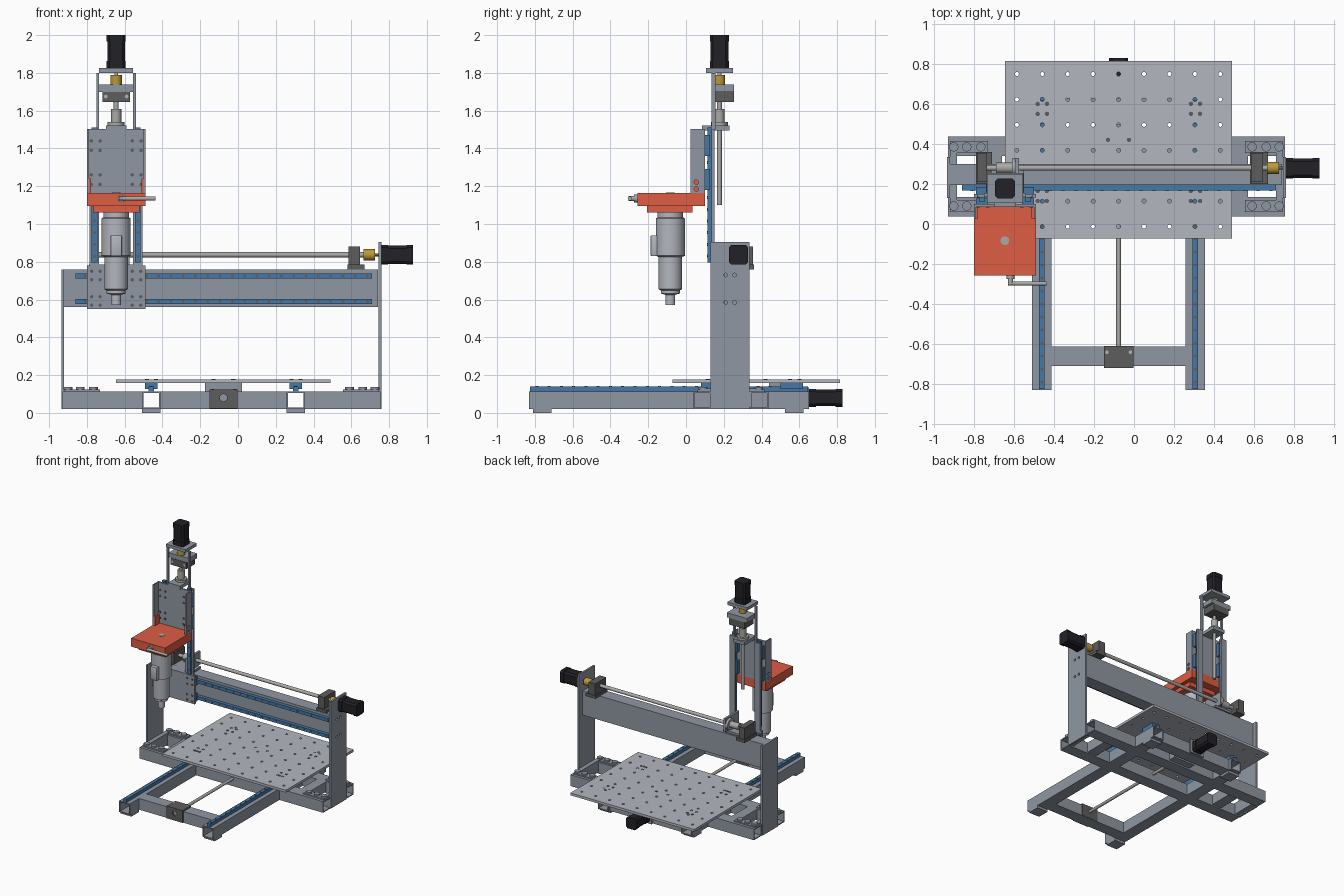
import bpy, bmesh, math
from mathutils import Matrix, Vector

if "Cube" in bpy.data.objects:
    bpy.data.objects.remove(bpy.data.objects["Cube"])


def mat(name, r, g, b):
    m = bpy.data.materials.new(name)
    m.diffuse_color = (r, g, b, 1)
    m.use_nodes = True
    m.node_tree.nodes["Principled BSDF"].inputs["Base Color"].default_value = m.diffuse_color
    return m


STEEL = mat("steel", .28, .31, .36)
ALU = mat("aluminium", .45, .47, .52)
BLUE = mat("rail_blue", .06, .19, .38)
BLACK = mat("motor_black", .015, .015, .02)
DARK = mat("dark_iron", .11, .11, .11)
BRASS = mat("brass", .5, .32, .04)
ORANGE = mat("orange", .73, .11, .06)
SILVER = mat("silver", .4, .4, .39)
ROT = {'x': Matrix.Rotation(math.pi / 2, 4, 'Y'), 'y': Matrix.Rotation(-math.pi / 2, 4, 'X'), 'z': Matrix()}


def finish(name, bm, m):
    bmesh.ops.recalc_face_normals(bm, faces=bm.faces)
    me = bpy.data.meshes.new(name)
    bm.to_mesh(me)
    bm.free()
    o = bpy.data.objects.new(name, me)
    bpy.context.collection.objects.link(o)
    me.materials.append(m)
    return o


def box(name, x0, x1, y0, y1, z0, z1, m=STEEL, bevel=0):
    bm = bmesh.new()
    bmesh.ops.create_cube(bm, size=1, matrix=Matrix.Translation(((x0 + x1) / 2, (y0 + y1) / 2, (z0 + z1) / 2))
                          @ Matrix.Diagonal((x1 - x0, y1 - y0, z1 - z0, 1)))
    if bevel:
        bmesh.ops.bevel(bm, geom=bm.edges[:], offset=bevel, segments=2, affect='EDGES', profile=.5)
    return finish(name, bm, m)


def tube(name, axis, a0, a1, b0, b1, z0, z1, m=STEEL, w=.008):
    """Hollow rectangular tube along x or y."""
    bm = bmesh.new()
    rings = []
    for a in (a0, a1):
        for i in (0, w):
            pts = [(b0 + i, z0 + i), (b1 - i, z0 + i), (b1 - i, z1 - i), (b0 + i, z1 - i)]
            rings.append([bm.verts.new((a, b, z) if axis == 'x' else (b, a, z)) for b, z in pts])
    for p, q in ((0, 1), (2, 3), (0, 2), (1, 3)):
        for i in range(4):
            j = (i + 1) % 4
            bm.faces.new((rings[p][i], rings[p][j], rings[q][j], rings[q][i]))
    return finish(name, bm, m)


def cyls(name, pts, r, h, axis, m=SILVER, seg=24):
    """Cylinders starting at each point and running along +axis."""
    bm = bmesh.new()
    for p in pts:
        bmesh.ops.create_cone(bm, cap_ends=True, segments=seg, radius1=r, radius2=r, depth=h,
                              matrix=Matrix.Translation(p) @ ROT[axis] @ Matrix.Translation((0, 0, h / 2)))
    return finish(name, bm, m)


def drill(o, pts, r, h, axis):
    c = cyls("drill_helper", pts, r, h, axis, STEEL, 12)
    c.hide_render = True
    mod = o.modifiers.new("holes", 'BOOLEAN')
    mod.operation, mod.solver, mod.object = 'DIFFERENCE', 'EXACT', c
    dg = bpy.context.evaluated_depsgraph_get()
    me = bpy.data.meshes.new_from_object(o.evaluated_get(dg))
    o.modifiers.clear()
    o.data = me
    bpy.data.objects.remove(c)


def motor(name, c, axis, w, length):
    """Square stepper with chamfered corners, starting at c, plus its shaft."""
    bm = bmesh.new()
    for s, a, b in ((1, 0, .22), (.94, .22, .8), (1, .8, 1)):
        h, k = w * s / 2, w * s / 2 - .014
        pts = [(h, -k), (h, k), (k, h), (-k, h), (-h, k), (-h, -k), (-k, -h), (k, -h)]
        lo = [bm.verts.new((x, y, a * length)) for x, y in pts]
        hi = [bm.verts.new((x, y, b * length)) for x, y in pts]
        bm.faces.new(lo)
        bm.faces.new(hi)
        for i in range(8):
            bm.faces.new((lo[i], lo[i - 1], hi[i - 1], hi[i]))
    bmesh.ops.transform(bm, matrix=Matrix.Translation(c) @ ROT[axis], verts=bm.verts)
    return finish(name, bm, BLACK)


# Base frame: two long tubes with rails, feet and bearing blocks
for side, x in (("left", -.46), ("right", .305)):
    tube(f"{side}_base_tube", 'y', -.83, .65, x - .049, x + .049, .02, .113)
    box(f"{side}_table_rail", x - .014, x + .014, -.825, .645, .113, .14, BLUE)
    cyls(f"{side}_table_rail_bolts", [(x, -.79 + .065 * i, .138) for i in range(22)], .008, .004, 'z', DARK, 10)
    for y in (-.81, .525):
        box(f"{side}_foot", x - .049, x + .049, y, y + .098, 0, .02)
    for y in (.08, .5):
        box(f"{side}_table_bearing", x - .033, x + .033, y, y + .12, .126, .158, BLUE)
for end, y in (("front", -.71), ("rear", .53)):
    tube(f"{end}_cross_tube", 'x', -.411, .256, y, y + .098, .02, .113)

# Gantry feet: two rows of tubes split by the long tubes, tied by short tubes
for row, y in (("front", .037), ("rear", .339)):
    for x0, x1 in ((-.93, -.509), (-.411, .256), (.354, .755)):
        tube(f"{row}_gantry_tube", 'x', x0, x1, y, y + .098, .02, .113)
for side, s in (("left", 1), ("right", -1)):
    def X(v):
        return -.0875 + s * (v + .0875)

    def bx(name, x0, x1, *rest):
        a, b = sorted((X(x0), X(x1)))
        return box(f"{side}_{name}", a, b, *rest)
    bx("tie_outer", -.93, -.885, .135, .339, .03, .113)
    bx("tie_inner", -.745, -.66, .135, .339, .03, .113)
    bx("column", -.935, -.92, .13, .335, .02, .76 if s > 0 else .905)
    bx("column_foot", -.92, -.885, .1, .37, .113, .128)
    for y in (.06, .355):
        bx("foot_clamp", -.92, -.73, y, y + .06, .113, .123)
        cyls(f"{side}_foot_bolts", [(X(v), y + .03, .12) for v in (-.9, -.835, -.765)], .023, .016, 'z', STEEL)

# Gantry beam with two rails
right_column = bpy.data.objects["right_column"]
tube("gantry_beam", 'x', -.92, .74, .195, .3, .56, .76, STEEL, .01)
drill(right_column, [(.72, y, z) for y in (.21, .257) for z in (.585, .73)], .01, .1, 'x')
for z in (.59, .725):
    box("gantry_rail", -.86, .71, .167, .195, z - .014, z + .014, BLUE)
    cyls("gantry_rail_bolts", [(-.81 + .065 * i, .165, z) for i in range(24)], .008, .004, 'y', DARK, 10)
    for x in (-.79, -.6):
        box("gantry_bearing", x, x + .1, .15, .185, z - .033, z + .033, BLUE)

# Table plate with hole grid
table = box("table", -.645, .49, -.072, .815, .158, .178, ALU)
holes = [(-.585 + .127 * i, -.013 + .127 * j, .1) for i in range(9) for j in range(7)]
drill(table, holes, .01, .2, 'z')
bolts = [(x + dx, y + dy, .175) for x in (-.458, .307) for y in (.14, .575)
         for dx in (-.023, .023) for dy in (-.025, .025)]
cyls("table_bolts", bolts + [(-.13, .42, .175), (-.025, .42, .175)], .011, .005, 'z', DARK, 12)

# Table drive
box("table_nut_bracket", -.175, .02, .44, .5, .03, .158)
cyls("table_screw", [(-.077, -.66, .08)], .012, 1.31, 'y')
front_bearing = box("table_front_bearing", -.15, -.003, -.72, -.61, .022, .125, DARK)
drill(front_bearing, [(-.077, -.73, .08)], .02, .06, 'y')
cyls("table_bearing_bolts", [(x, -.64, .123) for x in (-.135, -.018)], .009, .004, 'z', ALU, 12)
box("table_motor_plate", -.14, -.014, .635, .65, .022, .135)
motor("table_motor", (-.077, .65, .08), 'y', .095, .178)

# Cross drive
cyls("cross_screw", [(-.77, .28, .837)], .014, 1.44, 'x')
for side, x, w in (("left", -.785, .05), ("right", .585, .06)):
    box(f"cross_{side}_bearing", x, x + w, .21, .355, .785, .88, DARK)
    box(f"cross_{side}_bearing_base", x - .005, x + w + .025, .2, .36, .76, .785, DARK)
cyls("cross_coupling", [(.665, .28, .837)], .03, .06, 'x', BRASS)
cyls("cross_shaft", [(.71, .28, .837)], .008, .06, 'x', DARK)
motor("cross_motor", (.755, .278, .837), 'x', .103, .172)
cyls("cross_nut", [(-.69, .28, .837)], .026, .08, 'x')
cyls("cross_nut_flange", [(-.61, .28, .837)], .047, .018, 'x')
box("cross_nut_plate", -.592, -.575, .15, .33, .785, .895)
box("cross_nut_shelf", -.74, -.55, .13, .3, .768, .785)

# Carriage and vertical frame, mirrored about XC
XC = -.645
box("carriage_plate", XC - .155, XC + .155, .132, .15, .55, .78)
cyls("carriage_bolts", [(XC + s * x, .129, z) for s in (-1, 1) for x in (.085, .13)
     for z in (.57, .615, .705, .75)], .009, .005, 'y', DARK, 12)
for side, s in (("left", -1), ("right", 1)):
    def vb(name, a, b, *rest):
        p, q = sorted((XC + s * a, XC + s * b))
        return box(f"{side}_{name}", p, q, *rest)
    vb("frame_upright", .09, .14, .135, .15, .78, 1.5)
    vb("frame_arm", .09, .105, .135, .155, 1.5, 1.8)
    vb("vertical_rail", .1, .13, .113, .135, .797, 1.51, BLUE)
    cyls(f"{side}_vertical_rail_bolts", [(XC + s * .115, .111, .83 + .062 * i) for i in range(11)],
         .008, .004, 'y', DARK, 10)
    for z in (1.18, 1.36):
        vb("vertical_bearing", .085, .145, .1, .128, z, z + .11, BLUE)
    # Flanges of the moving channel and orange tabs inside them
    flange = vb("slide_flange", .145, .155, .025, .1, 1.165, 1.503)
    drill(flange, [(XC + s * .15 - .03, .055, z) for z in (1.185, 1.222)], .012, .06, 'x')
    vb("holder_tab", .133, .145, .027, .085, 1.16, 1.24, ORANGE)
box("slide_plate", XC - .145, XC + .145, .086, .1, 1.165, 1.503)
cyls("slide_bolts", [(XC + s * x, .082, z) for s in (-1, 1) for x in (.085, .132)
     for z in (1.21, 1.26, 1.39, 1.44)], .009, .005, 'y', DARK, 12)

# Vertical drive
YC = .177
box("vertical_nut_plate", XC - .055, XC + .055, .085, .23, 1.495, 1.522)
cyls("vertical_nut_flange", [(XC, YC, 1.522)], .045, .018, 'z')
cyls("vertical_nut", [(XC, YC, 1.54)], .027, .07, 'z')
cyls("vertical_screw", [(XC, YC, 1.1)], .013, .56, 'z')
box("vertical_bearing_mount", XC - .092, XC + .092, .145, .255, 1.7, 1.738)
bearing = box("vertical_end_bearing", XC - .072, XC + .072, .142, .255, 1.645, 1.7, DARK)
cyls("vertical_bearing_bolts", [(XC + s, .139, 1.675) for s in (-.055, .055)], .01, .005, 'y', ALU, 12)
cyls("vertical_shaft", [(XC, YC, 1.65)], .01, .17, 'z')
cyls("vertical_coupling", [(XC, YC, 1.73)], .03, .06, 'z', BRASS)
box("vertical_motor_plate", XC - .09, XC + .09, .105, .25, 1.8, 1.825)
motor("vertical_motor", (XC, YC, 1.825), 'z', .1, .175)

# Spindle holder
YS = -.083
holder = box("spindle_holder", XC - .155, XC + .155, -.257, .1, 1.095, 1.165, ORANGE)
box("spindle_clamp", XC - .123, XC + .123, -.207, .035, 1.06, 1.095, ORANGE)
cyls("holder_cap", [(XC, YS, 1.16)], .022, .007, 'z')

# Clamp lever: stem and sideways handle
cyls("lever_hub", [(-.617, -.275, 1.135)], .02, .02, 'y')
cyls("lever_stem", [(-.617, -.305, 1.135)], .013, .05, 'y')
cyls("lever_handle", [(-.63, -.297, 1.135)], .011, .192, 'x')

# Spindle body as a turned profile
bm = bmesh.new()
prof = [(0, .57), (.026, .57), (.026, .625), (.05, .632), (.05, .648), (.062, .655), (.062, .825),
        (.077, .832), (.077, 1.03), (.068, 1.035), (.068, 1.06), (0, 1.06)]
vs = [bm.verts.new((XC + r, YS, z)) for r, z in prof]
es = [bm.edges.new(p) for p in zip(vs, vs[1:])]
bmesh.ops.spin(bm, geom=vs + es, cent=(XC, YS, 0), axis=(0, 0, 1), angle=2 * math.pi, steps=32)
bmesh.ops.remove_doubles(bm, verts=bm.verts, dist=1e-4)
finish("spindle", bm, ALU)
box("spindle_switch_box", XC - .03, XC + .03, YS - .105, YS - .06, .83, .94, ALU, .006)

# Smooth round parts, keep edges sharp
bpy.ops.object.select_all(action='DESELECT')
for o in bpy.context.scene.objects:
    o.select_set(True)
bpy.context.view_layer.objects.active = holder
bpy.ops.object.shade_smooth_by_angle(angle=math.radians(32))
